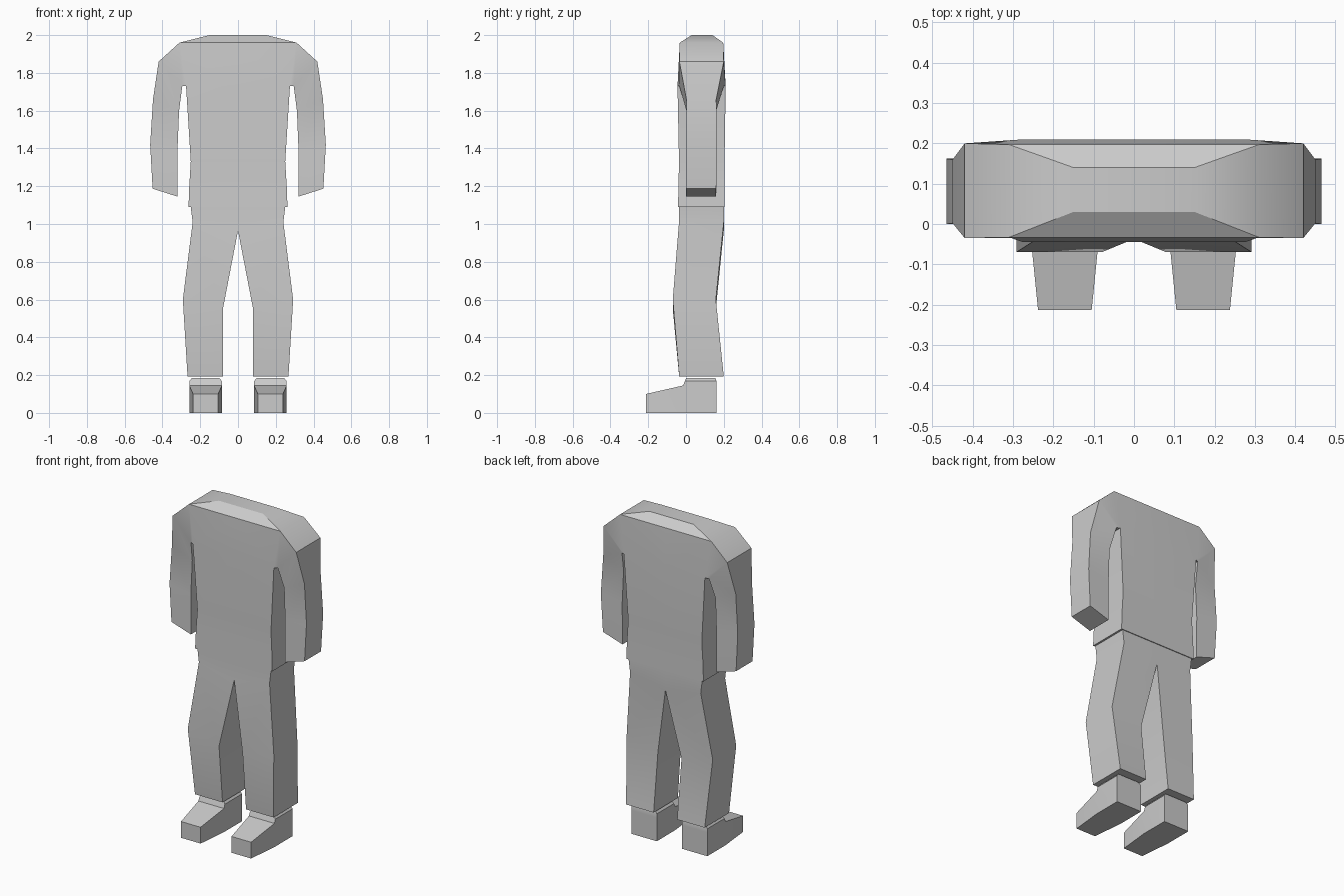
import bpy, bmesh

if "Cube" in bpy.data.objects:
    bpy.data.objects.remove(bpy.data.objects["Cube"])


def make_rings(bm, rings):
    return [[bm.verts.new(p) for p in ring] for ring in rings]


def loft(bm, rings, skip=(), start=False, end=True):
    """Join four-point rings; skip holds (segment, side) faces to leave open."""
    for s, (a, b) in enumerate(zip(rings, rings[1:])):
        for k in range(4):
            if (s, k) not in skip:
                n = (k + 1) % 4
                bm.faces.new((a[k], a[n], b[n], b[k]))
    if start:
        bm.faces.new(rings[0])
    if end:
        bm.faces.new(rings[-1])


def section(xo, zo, xi, zi, y0, y1):
    return [(xo, y0, zo), (xi, y0, zi), (xi, y1, zi), (xo, y1, zo)]


def level(x0, x1, y0, y1, z):
    return section(x0, z, x1, z, y0, y1)


def finish(bm, name):
    """Mirror the half across x = 0 and make the object."""
    geom = bmesh.ops.duplicate(bm, geom=bm.verts[:] + bm.edges[:] + bm.faces[:])["geom"]
    for v in geom:
        if isinstance(v, bmesh.types.BMVert):
            v.co.x *= -1
    bmesh.ops.remove_doubles(bm, verts=bm.verts[:], dist=0.0005)
    bmesh.ops.recalc_face_normals(bm, faces=bm.faces[:])
    mesh = bpy.data.meshes.new(name)
    bm.to_mesh(mesh)
    bm.free()
    obj = bpy.data.objects.new(name, mesh)
    bpy.context.collection.objects.link(obj)
    bpy.ops.object.select_all(action='DESELECT')
    obj.select_set(True)
    bpy.context.view_layer.objects.active = obj
    bpy.ops.object.shade_smooth_by_angle()


# Shirt: half torso with an open armhole
bm = bmesh.new()
body = make_rings(bm, [
    level(0.262, 0, -0.042, 0.205, 1.09),
    level(0.258, 0, -0.04, 0.204, 1.20),
    level(0.25, 0, -0.037, 0.204, 1.33),
    level(0.275, 0, -0.045, 0.21, 1.73),
    level(0.31, 0, -0.033, 0.197, 1.96),
    level(0.15, 0, 0.03, 0.14, 2.0),
])
loft(bm, body, skip=[(s, 1) for s in range(5)] + [(3, 3)], start=True)

# Sleeve grown from the armhole
low, high = body[3], body[4]
sleeve = [[high[0], low[0], low[3], high[3]]] + make_rings(bm, [
    section(0.42, 1.86, 0.295, 1.73, -0.035, 0.2),
    section(0.45, 1.66, 0.312, 1.60, 0.002, 0.16),
    section(0.465, 1.42, 0.32, 1.40, 0.0, 0.162),
    section(0.452, 1.187, 0.32, 1.145, 0.0, 0.16),
])
loft(bm, sleeve)
finish(bm, "shirt")

# Trousers: hips and one leg, open along the centre line
bm = bmesh.new()
leg = make_rings(bm, [
    level(0.25, 0, -0.034, 0.198, 1.20),
    level(0.25, 0, -0.036, 0.2, 1.09),
    section(0.24, 1.01, 0, 0.965, -0.037, 0.2),
    section(0.292, 0.60, 0.08, 0.55, -0.07, 0.158),
    level(0.267, 0.08, -0.036, 0.2, 0.192),
])
loft(bm, leg, skip=[(0, 1), (1, 1)], start=True)
finish(bm, "trousers")


# Shoes: toe to heel, with an ankle collar on top
def shoe_ring(y, x0, x1, z):
    return [(x0, y, 0), (x1, y, 0), (x1, y, z), (x0, y, z)]


bm = bmesh.new()
sole = make_rings(bm, [
    shoe_ring(-0.213, 0.105, 0.238, 0.10),
    shoe_ring(-0.015, 0.085, 0.258, 0.145),
    shoe_ring(0.162, 0.085, 0.258, 0.145),
])
loft(bm, sole, skip=[(1, 2)], start=True)
front, heel = sole[1], sole[2]
collar = [[front[3], front[2], heel[2], heel[3]]] + make_rings(bm, [
    level(0.085, 0.258, -0.006, 0.162, 0.168),
    level(0.10, 0.243, 0.002, 0.155, 0.186),
])
loft(bm, collar)
finish(bm, "shoes")
